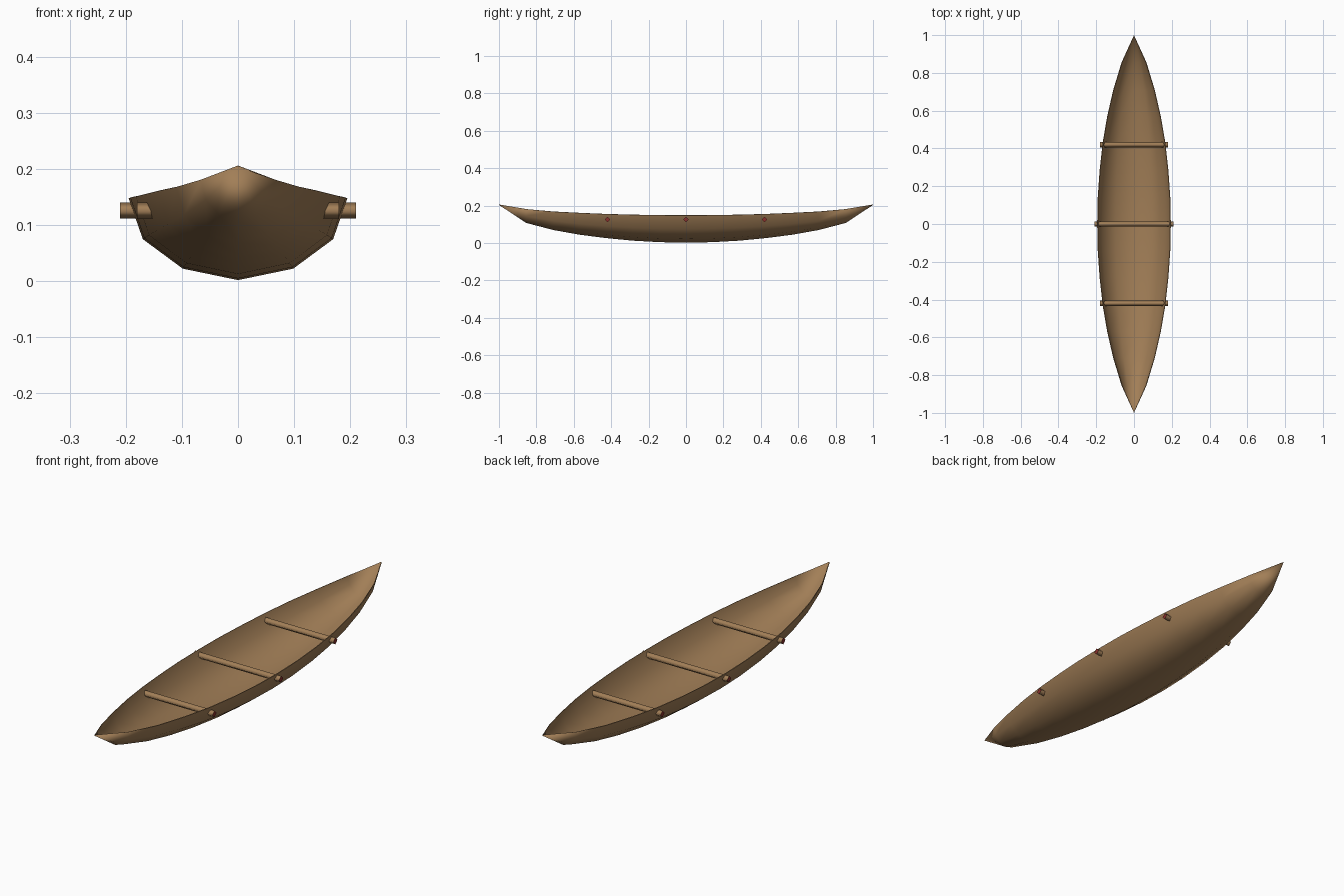
import bpy, bmesh, math
from mathutils import Matrix

if "Cube" in bpy.data.objects:
    bpy.data.objects.remove(bpy.data.objects["Cube"])


def material(name, colour):
    m = bpy.data.materials.new(name)
    m.diffuse_color = (*colour, 1)
    m.use_nodes = True
    m.node_tree.nodes["Principled BSDF"].inputs["Base Color"].default_value = m.diffuse_color
    return m


wood = material("brown wood", (0.36, 0.21, 0.095))
red = material("dark red", (0.25, 0.03, 0.025))


def add_object(name, bm, mats):
    mesh = bpy.data.meshes.new(name)
    bm.to_mesh(mesh)
    bm.free()
    ob = bpy.data.objects.new(name, mesh)
    bpy.context.collection.objects.link(ob)
    for m in mats:
        mesh.materials.append(m)
    return ob


# Hull stations: y, half width, keel height, rim height
half = [(0, .195, .002, .148), (.142, .192, .005, .149), (.285, .182, .013, .151),
        (.43, .166, .027, .155), (.57, .142, .045, .161), (.71, .11, .07, .168),
        (.855, .066, .108, .181)]
stations = [(-y, w, k, r) for y, w, k, r in half[:0:-1]] + half
# Cross-section as fractions of half width and depth, rim to rim
side = [(1, 1), (.87, .5), (.505, .14)]
section = [(-x, z) for x, z in side] + [(0, 0)] + side[::-1]

bm = bmesh.new()
rings = [[bm.verts.new((x * w, y, k + z * (r - k))) for x, z in section]
         for y, w, k, r in stations]
for a, b in zip(rings, rings[1:]):
    for i in range(len(section) - 1):
        bm.faces.new((a[i], a[i + 1], b[i + 1], b[i]))
# Pointed bow and stern
for ring, y in ((rings[0], -1), (rings[-1], 1)):
    tip = bm.verts.new((0, y, .204))
    for i in range(len(section) - 1):
        bm.faces.new((ring[i], ring[i + 1], tip))
bmesh.ops.recalc_face_normals(bm, faces=bm.faces)
# Outward normals: keel faces point down
if min(bm.faces, key=lambda f: f.calc_center_median().z).normal.z > 0:
    bmesh.ops.reverse_faces(bm, faces=bm.faces)
hull = add_object("hull", bm, [wood])
shell = hull.modifiers.new("thickness", "SOLIDIFY")
shell.thickness = .003
shell.offset = -1
bpy.context.view_layer.objects.active = hull
hull.select_set(True)
bpy.ops.object.modifier_apply(modifier="thickness")
bpy.ops.object.shade_smooth_by_angle(angle=math.radians(75))


# Cross bars: diamond section, red end caps
def cross_bar(name, y, half_length):
    bm = bmesh.new()
    bmesh.ops.create_cone(bm, cap_ends=True, segments=4, radius1=.0145,
                          radius2=.0145, depth=2 * half_length,
                          matrix=Matrix.Translation((0, y, .126))
                          @ Matrix.Rotation(math.pi / 2, 4, 'Y'))
    # Keep the diamond standing on a corner
    for f in bm.faces:
        cap = abs(f.normal.x) > .9
        f.material_index = int(cap)
        f.smooth = not cap
        if cap:
            for e in f.edges:
                e.smooth = False
    add_object(name, bm, [wood, red])


for name, y, length in (("front_bar", -.42, .18), ("middle_bar", 0, .21),
                        ("back_bar", .42, .18)):
    cross_bar(name, y, length)
